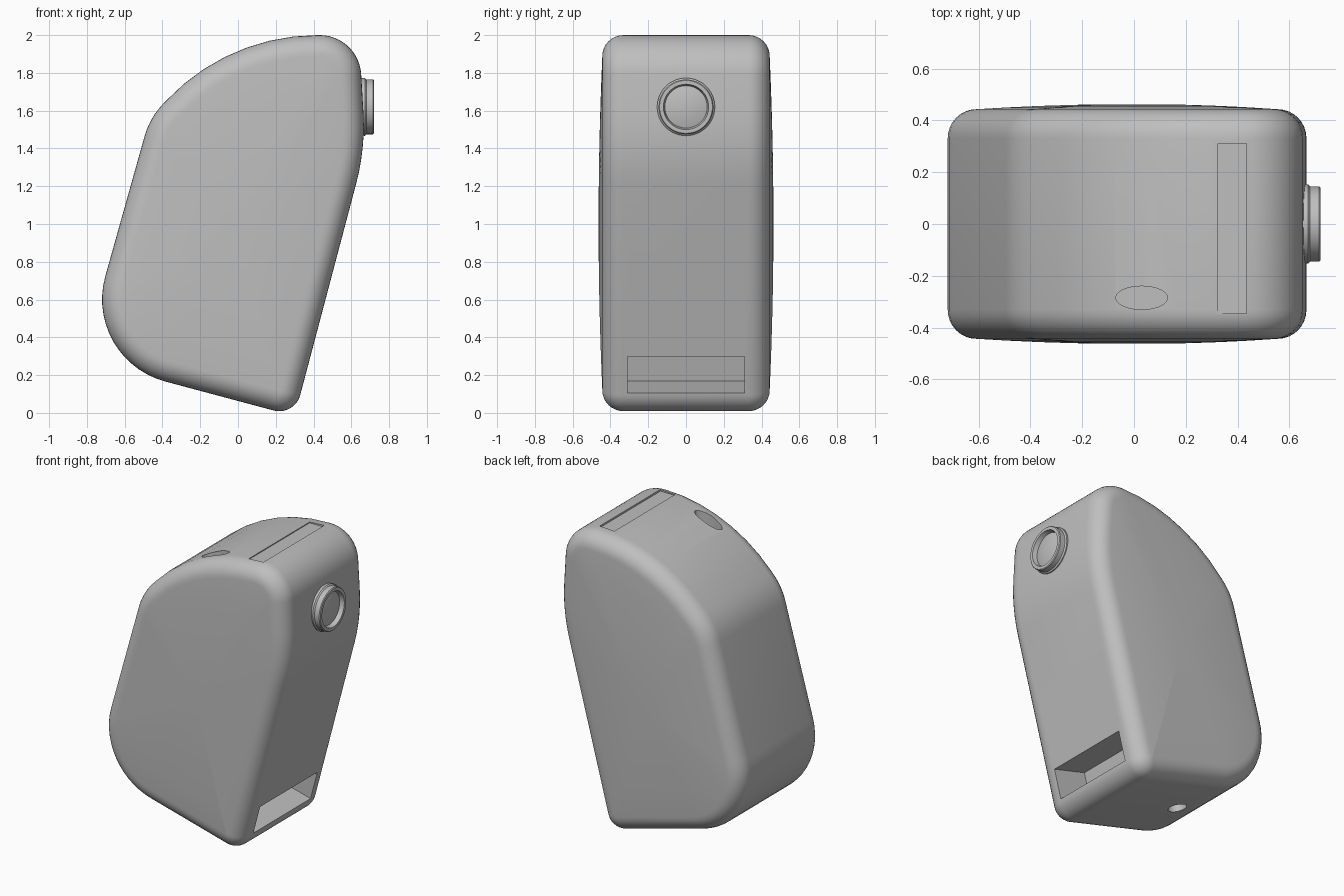
import bpy, bmesh, math
from mathutils import Vector, Matrix

if "Cube" in bpy.data.objects:
    bpy.data.objects.remove(bpy.data.objects["Cube"], do_unlink=True)

grey = bpy.data.materials.new("plain grey")
grey.use_nodes = True
grey.diffuse_color = (0.52, 0.52, 0.52, 1)
grey.node_tree.nodes["Principled BSDF"].inputs["Base Color"].default_value = grey.diffuse_color


def finish(name, bm):
    bmesh.ops.recalc_face_normals(bm, faces=bm.faces)
    mesh = bpy.data.meshes.new(name)
    bm.to_mesh(mesh)
    bm.free()
    mesh.materials.append(grey)
    obj = bpy.data.objects.new(name, mesh)
    bpy.context.collection.objects.link(obj)
    return obj


def activate(obj):
    bpy.ops.object.select_all(action='DESELECT')
    obj.select_set(True)
    bpy.context.view_layer.objects.active = obj


# Side outline: convex corners (x, z, fillet radius), counter-clockwise
corners = [(0.30, -0.017, 0.115), (0.675, 1.40, 1.2), (0.64, 2.0, 0.22),
           (-0.054, 2.0, 1.1), (-0.468, 1.56, 0.4), (-0.826, 0.284, 0.45)]


def outline():
    """Rounded outline as (point, outward normal) pairs."""
    result = []
    for i, (x, z, r) in enumerate(corners):
        p = Vector((x, z))
        into = (p - Vector(corners[i - 1][:2])).normalized()
        out = (Vector(corners[(i + 1) % len(corners)][:2]) - p).normalized()
        n1, n2 = Vector((into.y, -into.x)), Vector((out.y, -out.x))
        centre = p - (n1 + n2) * r / (1 + n1.dot(n2))
        a1 = math.atan2(n1.y, n1.x)
        turn = (math.atan2(n2.y, n2.x) - a1) % math.tau
        steps = max(6, int(turn / 0.11))
        for k in range(steps + 1):
            a = a1 + turn * k / steps
            n = Vector((math.cos(a), math.sin(a)))
            result.append((centre + n * r, n))
    return result


# Body: rings from the middle of one bulged side, round the rim, to the other
RIM, FLAT, EDGE, BULGE = 0.11, 0.33, 0.443, 0.02
shape = outline()
middle = Vector((0, 1))
half = []
for k in range(9):
    a = k / 8 * math.pi / 2
    y = FLAT + (EDGE - FLAT) * math.sin(a)
    half.append([(p - n * RIM * (1 - math.cos(a)), y) for p, n in shape])
for s in (0.8, 0.6, 0.4, 0.2):
    half.append([(middle + (p - n * RIM - middle) * s, EDGE + BULGE * (1 - s * s))
                 for p, n in shape])
bm = bmesh.new()
rings = [[bm.verts.new((p.x, y * side, p.y)) for p, y in ring]
         for side, order in ((-1, half[::-1]), (1, half)) for ring in order]
count = len(shape)
for a, b in zip(rings, rings[1:]):
    for i in range(count):
        j = (i + 1) % count
        bm.faces.new((a[i], a[j], b[j], b[i]))
bm.faces.new(rings[0])
bm.faces.new(rings[-1])
body = finish("body", bm)


def cut(bm):
    """Subtract a closed mesh from the body."""
    cutter = finish("cutter", bm)
    cutter.hide_render = True
    mod = body.modifiers.new("cut", 'BOOLEAN')
    mod.operation, mod.solver, mod.object = 'DIFFERENCE', 'EXACT', cutter
    activate(body)
    bpy.ops.object.modifier_apply(modifier=mod.name)
    bpy.data.objects.remove(cutter, do_unlink=True)


def box(lo, hi, frame=Matrix()):
    bm = bmesh.new()
    bmesh.ops.create_cube(bm, size=1)
    lo, hi = Vector(lo), Vector(hi)
    for v in bm.verts:
        v.co = frame @ Vector([(l + h) / 2 + c * (h - l) for l, h, c in zip(lo, hi, v.co)])
    return bm


def rod(radius, depth, matrix):
    bm = bmesh.new()
    bmesh.ops.create_cone(bm, cap_ends=True, segments=32, radius1=radius,
                          radius2=radius, depth=depth, matrix=matrix)
    return bm


# Port opening in the slanted wall: frame axes are depth, width, height along wall
up = (Vector((0.675, 0, 1.40)) - Vector((0.30, 0, -0.017))).normalized()
port = Matrix(((-up.z, 0, up.x, 0.30), (0, 1, 0, 0), (up.x, 0, up.z, -0.017), (0, 0, 0, 1)))
for depth, y0, y1, s0, s1 in [
        (0.10, -0.31, 0.31, 0.126, 0.664),     # main recess
        (0.10, -0.31, -0.08, 0.60, 0.762),     # beside the hanging tab
        (0.10, 0.07, 0.31, 0.60, 0.762),
        (0.25, -0.309, 0.309, 0.127, 0.327),   # deep lower bay
        (0.25, -0.308, -0.20, 0.30, 0.715),    # side pockets
        (0.25, 0.20, 0.308, 0.436, 0.715)]:
    cut(box((-0.08, y0, s0), (depth, y1, s1), port))

# Oval hole in the top, round hole underneath
cut(rod(1, 1, Matrix.Translation((0.03, -0.285, 1.93)) @ Matrix.Diagonal((0.1, 0.045, 0.24, 1))))
cut(rod(0.06, 0.24, Matrix.Translation((-0.35, 0, 0.16)) @ Matrix.Rotation(math.radians(15), 4, 'Y')))

# Shallow strip across the top
cut(box((0.325, -0.345, 1.988), (0.435, 0.31, 2.1)))

# Round lens with raised collar, turned about the x axis
profile = [(0.60, 0.15), (0.672, 0.153), (0.68, 0.145), (0.715, 0.145), (0.72, 0.14),
           (0.72, 0.12), (0.69, 0.112), (0.698, 0.08), (0.703, 0.04), (0.705, 0)]
bm = bmesh.new()
verts = [bm.verts.new((x, 0, 1.62 + r)) for x, r in profile]
edges = [bm.edges.new(pair) for pair in zip(verts, verts[1:])]
bmesh.ops.spin(bm, geom=verts + edges, cent=(0, 0, 1.62), axis=(1, 0, 0),
               angle=math.tau, steps=48)
bmesh.ops.remove_doubles(bm, verts=bm.verts, dist=0.0005)
lens = finish("lens", bm)

for obj in (body, lens):
    activate(obj)
    bpy.ops.object.shade_smooth_by_angle(angle=math.radians(30))
